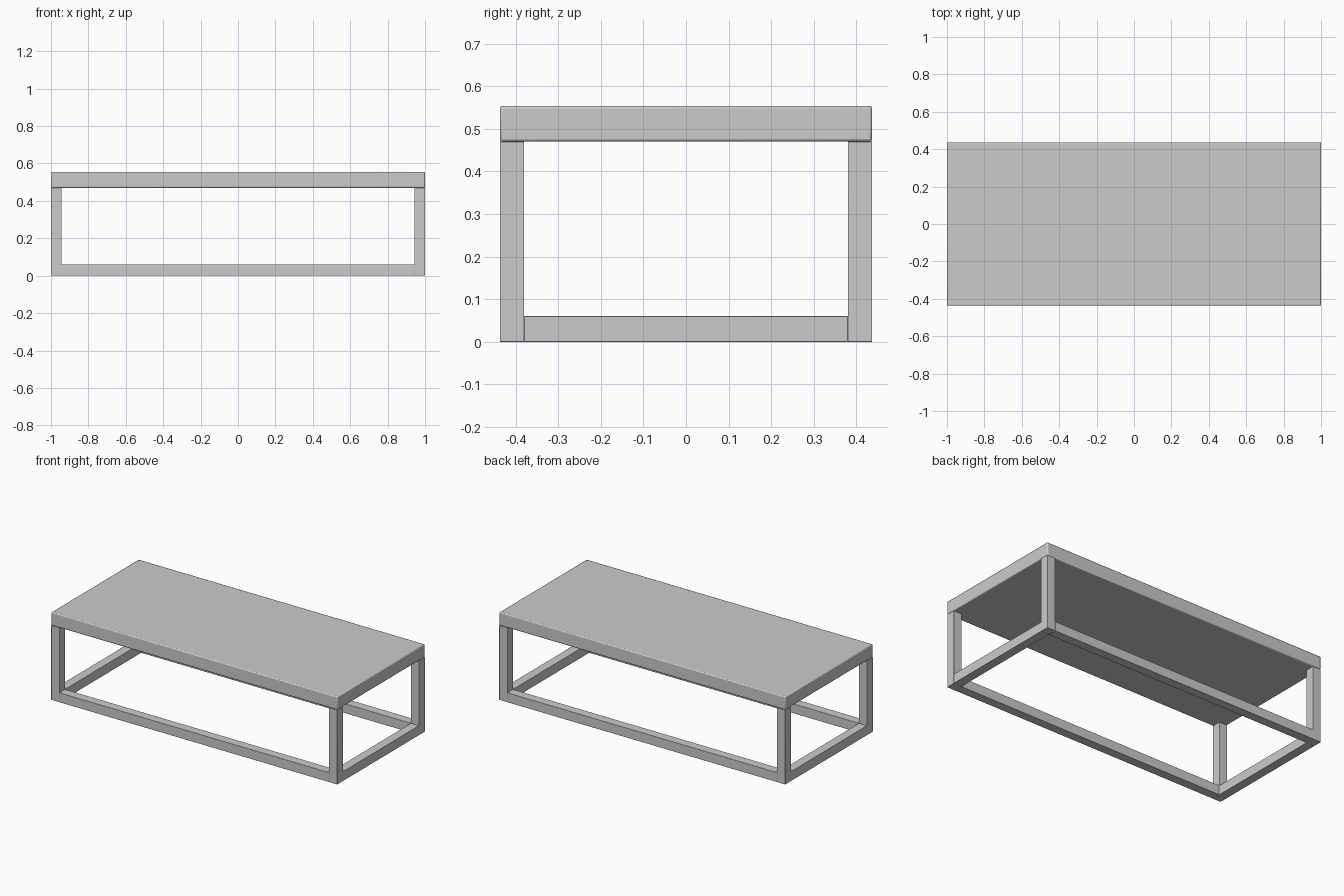
import bpy

cube = bpy.data.objects.get("Cube")
if cube:
    bpy.data.objects.remove(cube, do_unlink=True)

# Single plain grey finish
grey = bpy.data.materials.new("plain_grey")
grey.use_nodes = True
colour = (0.6, 0.6, 0.6, 1)
grey.diffuse_color = colour
grey.node_tree.nodes["Principled BSDF"].inputs["Base Color"].default_value = colour

HALF_X, HALF_Y = 1.0, 0.437      # outer half sizes
BAR = 0.057                      # square bar thickness
RAIL_TOP, SEAT, TOP = 0.06, 0.47, 0.554


def box(name, low, high, bevel):
    """Box between two corners with softened edges."""
    centre = [(a + b) / 2 for a, b in zip(low, high)]
    bpy.ops.mesh.primitive_cube_add(size=1, location=centre)
    ob = bpy.context.object
    ob.name = name
    ob.scale = [b - a for a, b in zip(low, high)]
    bpy.ops.object.transform_apply(location=False, rotation=False, scale=True)
    ob.data.materials.append(grey)
    mod = ob.modifiers.new("soft_edges", "BEVEL")
    mod.width = bevel
    mod.segments = 2
    bpy.ops.object.shade_smooth_by_angle()
    return ob


# Table top
box("table_top", (-HALF_X, -HALF_Y, SEAT), (HALF_X, HALF_Y, TOP), 0.006)

# Corner legs
for sx, side in ((-1, "right"), (1, "left")):
    for sy, end in ((-1, "front"), (1, "back")):
        xs = sorted((sx * HALF_X, sx * (HALF_X - BAR)))
        ys = sorted((sy * HALF_Y, sy * (HALF_Y - BAR)))
        box(f"{end}_{side}_leg", (xs[0], ys[0], 0), (xs[1], ys[1], SEAT), 0.001)

# Floor rails between the legs
inner_x, inner_y = HALF_X - BAR, HALF_Y - BAR
for sy, end in ((-1, "front"), (1, "back")):
    ys = sorted((sy * HALF_Y, sy * inner_y))
    box(f"{end}_rail", (-inner_x, ys[0], 0), (inner_x, ys[1], RAIL_TOP), 0.001)
for sx, side in ((-1, "right"), (1, "left")):
    xs = sorted((sx * HALF_X, sx * inner_x))
    box(f"{side}_rail", (xs[0], -inner_y, 0), (xs[1], inner_y, RAIL_TOP), 0.001)
